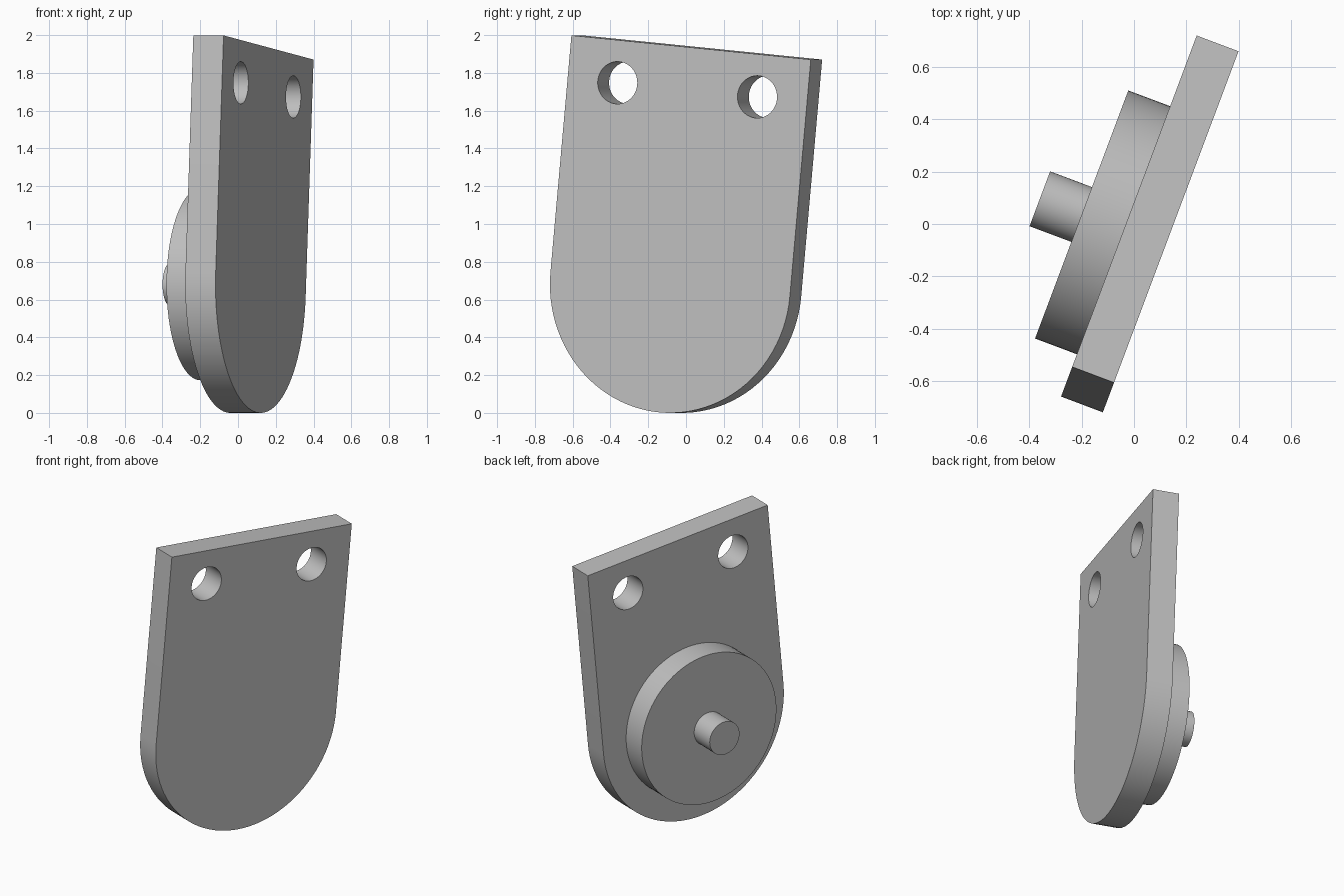
import bpy, bmesh
from math import radians, pi, sin, cos
from mathutils import Matrix, Vector

cube = bpy.data.objects.get("Cube")
if cube:
    bpy.data.objects.remove(cube, do_unlink=True)

THICK = 0.171      # plate, disc and pin are each this deep
RADIUS = 0.68      # rounded lower end of the plate
TOP = 1.26         # arc centre to top edge
HOLE_R = 0.112

# Local frame: x across the plate, y through it, z along it
frame = (Matrix.Translation((0.12, -0.084, RADIUS))
         @ Matrix.Rotation(radians(69.4), 4, 'Z')
         @ Matrix.Rotation(radians(5.4), 4, 'Y'))

grey = bpy.data.materials.new("plain grey")
grey.use_nodes = True
colour = (0.52, 0.52, 0.52, 1)
grey.diffuse_color = colour
grey.node_tree.nodes["Principled BSDF"].inputs["Base Color"].default_value = colour


def extrude_profile(name, points, y0, y1):
    """Extrude an x-z outline through the plate's depth."""
    bm = bmesh.new()
    face = bm.faces.new([bm.verts.new((x, y0, z)) for x, z in points])
    result = bmesh.ops.extrude_face_region(bm, geom=[face])
    moved = [v for v in result["geom"] if isinstance(v, bmesh.types.BMVert)]
    bmesh.ops.translate(bm, verts=moved, vec=Vector((0, y1 - y0, 0)))
    bmesh.ops.recalc_face_normals(bm, faces=bm.faces)
    mesh = bpy.data.meshes.new(name)
    bm.to_mesh(mesh)
    bm.free()
    mesh.materials.append(grey)
    obj = bpy.data.objects.new(name, mesh)
    obj.matrix_world = frame
    bpy.context.collection.objects.link(obj)
    return obj


def circle(r, cx=0, cz=0, n=64):
    return [(cx + r * cos(2 * pi * i / n), cz + r * sin(2 * pi * i / n)) for i in range(n)]


def smooth(obj):
    obj.data.shade_smooth()
    obj.data.set_sharp_from_angle(angle=radians(30))


# Plate: square top, semicircular bottom
arc = [(RADIUS * cos(pi + pi * i / 48), RADIUS * sin(pi + pi * i / 48)) for i in range(49)]
plate = extrude_profile("mounting_plate", arc + [(RADIUS, TOP), (-RADIUS, TOP)], 0, THICK)

# Two through holes near the top corners
for side in (-1, 1):
    cutter = extrude_profile("hole_cutter", circle(HOLE_R, side * 0.397, 1.035), -0.1, THICK + 0.1)
    cutter.hide_render = True
    mod = plate.modifiers.new("hole", 'BOOLEAN')
    mod.operation = 'DIFFERENCE'
    mod.solver = 'EXACT'
    mod.object = cutter
    bpy.context.view_layer.objects.active = plate
    bpy.ops.object.modifier_apply(modifier=mod.name)
    bpy.data.objects.remove(cutter, do_unlink=True)
smooth(plate)

# Raised disc and central pin on the back
smooth(extrude_profile("raised_disc", circle(0.507, n=96), THICK, 2 * THICK))
smooth(extrude_profile("centre_pin", circle(HOLE_R), 2 * THICK, 3 * THICK))
